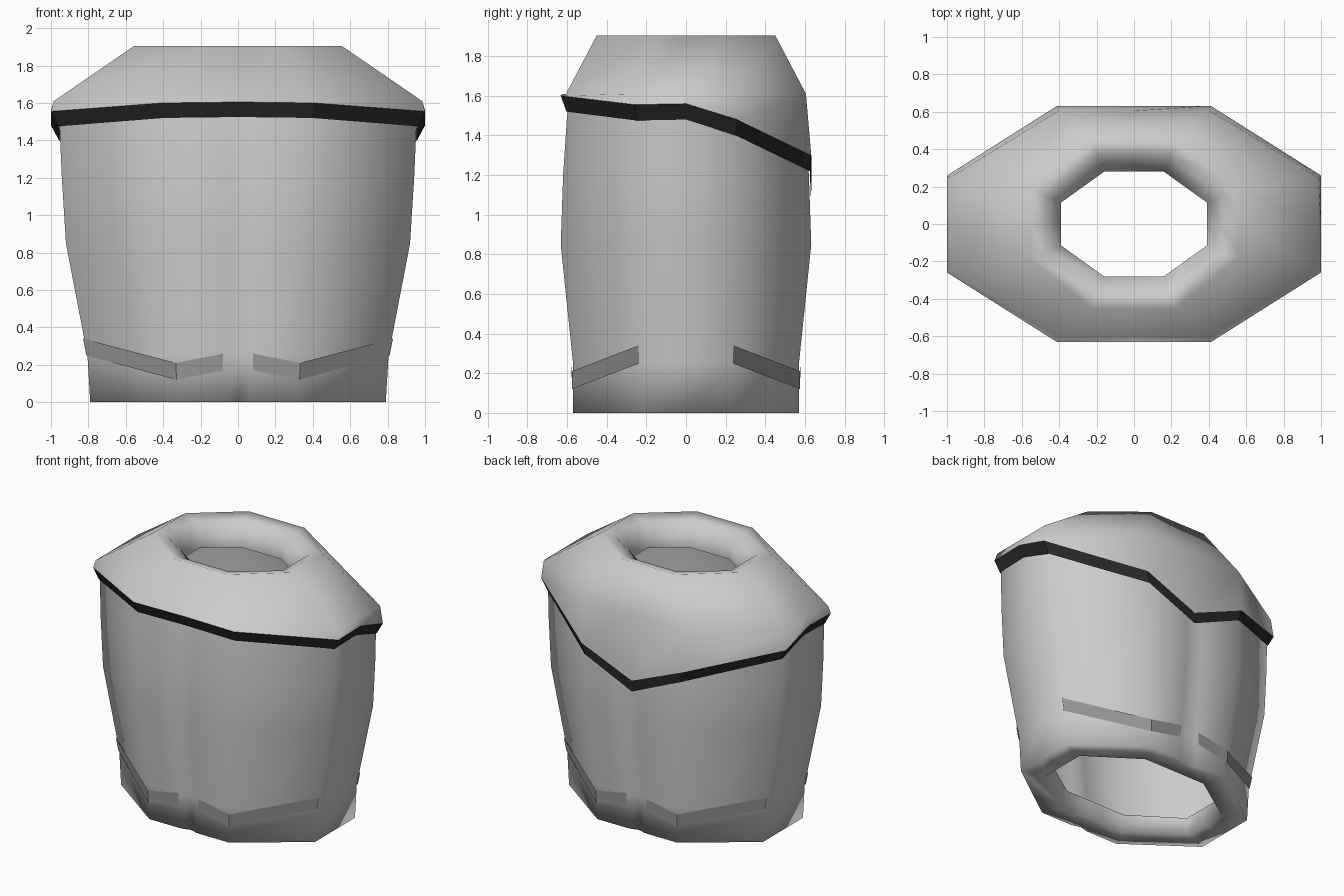
import bpy

if "Cube" in bpy.data.objects:
    bpy.data.objects.remove(bpy.data.objects["Cube"])

K = 0.41  # corner position of the stretched octagon
# body profile: height, half width, half depth
BODY = [(0, .79, .57), (.25, .805, .57), (.85, .92, .632), (1.2, .942, .62),
        (1.5, .955, .60), (1.57, .96, .59)]


def size_at(z):
    for (z0, w0, d0), (z1, w1, d1) in zip(BODY, BODY[1:]):
        if z <= z1:
            t = (z - z0) / (z1 - z0)
            return w0 + (w1 - w0) * t, d0 + (d1 - d0) * t
    return BODY[-1][1:]


def around(half):
    """Mirror a half outline (front centre -> back centre) into a closed ring."""
    return half + [(-x, y, z) for x, y, z in reversed(half[1:-1])]


def octagon(z, w, d):
    return around([(0, -d, z), (K * w, -d, z), (w, -K * d, z), (w, 0, z),
                   (w, K * d, z), (K * w, d, z), (0, d, z)])


def seamed(z, w, d, groove):
    s = .065
    return around([(0, -d + groove, z), (s, -d, z), (K * w, -d, z), (w, -K * d, z), (w, 0, z),
                   (w, K * d, z), (K * w, d, z), (s, d, z), (0, d - groove, z)])


def make(name, verts, faces, colour=None, smooth=True):
    me = bpy.data.meshes.new(name)
    me.from_pydata(verts, [], faces)
    for p in me.polygons:
        p.use_smooth = smooth
    ob = bpy.data.objects.new(name, me)
    bpy.context.collection.objects.link(ob)
    if colour:
        mat = bpy.data.materials.new(name + "_colour")
        mat.diffuse_color = (*colour, 1)
        mat.use_nodes = True
        mat.node_tree.nodes["Principled BSDF"].inputs["Base Color"].default_value = mat.diffuse_color
        me.materials.append(mat)
    return ob


def loft(name, rings, colour=None, smooth=True):
    n = len(rings[0])
    faces = [(r * n + i, r * n + (i + 1) % n, (r + 1) * n + (i + 1) % n, (r + 1) * n + i)
             for r in range(len(rings) - 1) for i in range(n)]
    return make(name, [v for ring in rings for v in ring], faces, colour, smooth)


# body: inner hem lip, flat hem, then the outer wall with shallow centre seams
rings = [seamed(.12, .60, .40, 0), seamed(0, .62, .42, 0)]
rings += [seamed(z, w, d, .018 if z < 1.3 else .008) for z, w, d in BODY]
loft("body", rings)

# shoulder cape: wavy lower edge, shoulder ring, neck rim and inner neck lip
edge_z = [1.605, 1.60, 1.555, 1.56, 1.48, 1.30, 1.13]
edge_z += edge_z[-2:0:-1]
edge = [(x, y, z) for (x, y, _), z in zip(octagon(0, 1.0, .632), edge_z)]
loft("shoulder_cape", [edge, octagon(1.61, .985, .605), octagon(1.905, .555, .45),
                       octagon(1.885, .47, .37), octagon(1.80, .39, .28),
                       octagon(1.72, .39, .28)])

# dark trim: bevels from the cape edge back to the body
low = []
for i, (x, y, z) in enumerate(edge):
    w, d = size_at(z - .08)
    bx, by, _ = octagon(0, w + .006, d + .006)[i]
    low.append((bx, by, z - .08))
loft("cape_trim", [low, edge], (.02, .021, .023), False)

# hem strips: one bent band on each front and back quarter
verts, faces = [], []
for sx in (1, -1):
    for sy in (1, -1):
        b = len(verts)
        for kind, z in (("seam", .17), ("corner", .12), ("side", .25)):
            for zz in (z, z + .09):
                w, d = size_at(zz)
                w, d = w + .006, d + .006
                x, y = {"seam": (.08, d), "corner": (K * w, d), "side": (w, K * d)}[kind]
                verts.append((sx * x, sy * y, zz))
        for f in ((0, 2, 3, 1), (2, 4, 5, 3)):
            f = [b + i for i in f]
            faces.append(f if sx * sy < 0 else f[::-1])
make("hem_strips", verts, faces, (.30, .30, .30), False)
